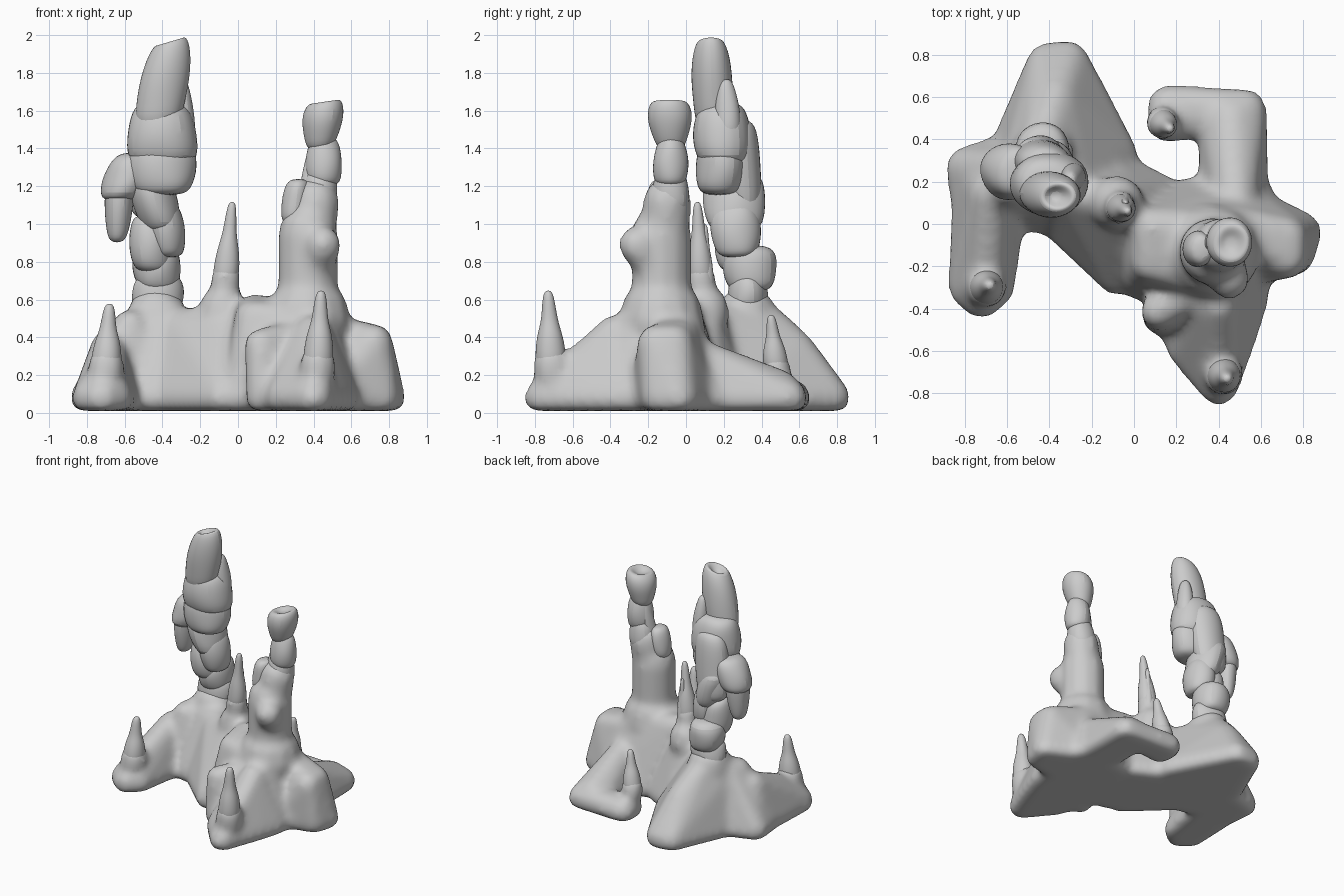
import bpy, bmesh, math, random
from mathutils import Vector

cube = bpy.data.objects.get("Cube")
if cube:
    bpy.data.objects.remove(cube)

# One plain grey stone for everything
GREY = (.6, .6, .6, 1)
stone = bpy.data.materials.new("grey_stone")
stone.use_nodes = True
stone.diffuse_color = GREY
stone.node_tree.nodes["Principled BSDF"].inputs["Base Color"].default_value = GREY

rng = random.Random(4)
base_mesh = bmesh.new()


def finish(name, bm):
    """Turn a bmesh into a linked stone object."""
    bmesh.ops.recalc_face_normals(bm, faces=bm.faces)
    mesh = bpy.data.meshes.new(name)
    bm.to_mesh(mesh)
    bm.free()
    mesh.materials.append(stone)
    obj = bpy.data.objects.new(name, mesh)
    bpy.context.collection.objects.link(obj)
    return obj


def smooth_shade(obj, degrees):
    bpy.ops.object.select_all(action="DESELECT")
    obj.select_set(True)
    bpy.context.view_layer.objects.active = obj
    bpy.ops.object.shade_smooth_by_angle(angle=math.radians(degrees))


def ball_points(centre, radius):
    """Points over a ball, flattened where it meets the ground."""
    rows, columns = 6, 12
    for row in range(rows + 1):
        polar = math.pi * row / rows
        for column in range(columns if 0 < row < rows else 1):
            turn = math.tau * column / columns
            point = Vector((math.sin(polar) * math.cos(turn),
                            math.sin(polar) * math.sin(turn), math.cos(polar)))
            point = Vector(centre) + point * radius
            point.z = max(point.z, .01)
            yield point


def lump(feet=(), tops=(), radius=.1):
    """Add to the base a skin stretched over balls on the ground and balls on top."""
    centres = [(x, y, radius * .8) for x, y in feet] + list(tops)
    cloud = [base_mesh.verts.new(p) for c in centres for p in ball_points(c, radius)]
    result = bmesh.ops.convex_hull(base_mesh, input=cloud)
    inner = result["geom_interior"] + result["geom_unused"]
    spare = {g for g in inner if isinstance(g, bmesh.types.BMVert)}
    bmesh.ops.delete(base_mesh, geom=list(spare), context="VERTS")


# Profiles as (height share, width share)
BARREL = ((0, .6), (.15, .9), (.5, 1), (.85, .9), (1, .55))
HORN = ((0, 1), (.3, .95), (.5, .75), (.65, .5), (.9, .38), (1, .2))
CRATER = ((0, .8), (.3, .95), (.6, 1), (.85, .9), (1, .65), (.99, .45), (.9, .2))


def rock(name, low, high, wide, deep, taper=1, profile=BARREL, tilt=0, rough=.11):
    """Rough round rock from one point to another; taper scales its upper end."""
    bm = bmesh.new()
    sides = 8
    low, high = Vector(low), Vector(high)
    start = rng.random()
    loops = []
    for t, share in profile:
        centre = low.lerp(high, t)
        size = share * (1 + (taper - 1) * t)
        loop = []
        for i in range(sides):
            turn = math.tau * (i + start) / sides
            scale = size * (1.1 + rng.uniform(-rough, rough))
            dx = wide * scale * math.cos(turn)
            dy = deep * scale * math.sin(turn)
            loop.append(bm.verts.new(centre + Vector((dx, dy, tilt * dx * t))))
        loops.append(loop)
    for lower, upper in zip(loops, loops[1:]):
        for i in range(sides):
            j = (i + 1) % sides
            bm.faces.new((lower[i], lower[j], upper[j], upper[i]))
    bm.faces.new(loops[0][::-1])
    bm.faces.new(loops[-1])
    obj = finish(name, bm)
    rounding = obj.modifiers.new("rounding", "SUBSURF")
    rounding.levels = rounding.render_levels = 2
    smooth_shade(obj, 50)


def spike(name, foot, tip, width):
    """Horn of stone whose foot swells out of the base."""
    lump(tops=[foot, Vector(foot).lerp(Vector(tip), .15)], radius=width * 1.15)
    rock(name, foot, tip, width, width, profile=HORN, rough=.05)


# Left mound with its long back slope
lump(feet=[(-.58, .36), (-.6, .15), (-.41, .76), (-.31, .77), (-.14, .44), (-.08, .33), (-.45, .05)],
     tops=[(-.54, .24, .46), (-.3, .2, .47), (-.42, .43, .48), (-.37, .58, .34)])
lump(feet=[(-.79, .27), (-.77, .1), (-.58, .34), (-.5, .1)],
     tops=[(-.54, .25, .46), (-.57, .18, .45)])
# Left front arm
lump(feet=[(-.78, -.3), (-.72, -.35), (-.66, -.3), (-.76, .2), (-.6, .1)],
     tops=[(-.7, -.26, .18), (-.68, .15, .35)])
# Saddle between the mounds
lump(feet=[(-.1, .25), (-.4, .06), (-.08, -.24), (.12, .14)],
     tops=[(-.06, .08, .5), (-.3, .16, .44)])
# Right mound
lump(feet=[(.02, -.26), (.55, -.28), (.57, .12), (.25, .12)],
     tops=[(.08, -.02, .53), (.08, -.18, .5), (.42, -.28, .46), (.45, -.03, .49)])
# Front wedge
lump(feet=[(.4, -.76), (.25, -.58), (.5, -.48), (.54, -.35), (.15, -.3)],
     tops=[(.4, -.38, .42), (.4, -.58, .23)])
# Front shelf
lump(feet=[(.13, -.44), (.3, -.4)], tops=[(.12, -.41, .36), (.3, -.3, .4)], radius=.09)
# Right arm
lump(feet=[(.79, -.04), (.76, -.14), (.5, -.2), (.5, .1)],
     tops=[(.72, -.06, .37), (.72, -.16, .37), (.45, 0, .43)])
# Back right arm and its hooked end
lump(feet=[(.53, .53), (.4, .54), (.54, .1), (.4, .1)],
     tops=[(.48, .1, .28), (.46, .34, .18), (.46, .5, .13)])
lump(feet=[(.53, .54), (.4, .54), (.16, .56), (.16, .48)])
# Trunk of the right column and the bulge on its front
lump(tops=[(.37, -.13, .48), (.37, -.13, .5)], radius=.23)
lump(tops=[(.37, -.13, .55), (.37, -.13, .95)], radius=.16)
lump(tops=[(.39, -.11, .95), (.41, -.1, 1.12)], radius=.13)
lump(tops=[(.45, -.26, .89), (.4, -.15, .75)])
# Swellings under the left column and the middle spike
lump(tops=[(-.43, .32, .46), (-.43, .32, .52)], radius=.16)
lump(tops=[(-.08, .1, .5), (-.08, .1, .55)], radius=.13)

# Small spikes around the base
spike("front_spike", foot=(.42, -.71, .2), tip=(.44, -.73, .65), width=.085)
spike("left_spike", foot=(-.7, -.3, .2), tip=(-.68, -.29, .58), width=.085)
spike("back_spike", foot=(.13, .48, .2), tip=(.17, .45, .52), width=.07)
spike("middle_spike", foot=(-.07, .08, .66), tip=(-.03, .06, 1.12), width=.07)
rock("middle_splinter", (-.05, .1, .6), (-.04, .1, 1), wide=.045, deep=.05, profile=HORN)

# Fuse the lumps into one soft mass
base = finish("rock_base", base_mesh)
fuse = base.modifiers.new("fuse", "REMESH")
fuse.mode = "VOXEL"
fuse.voxel_size = .025
fuse.use_smooth_shade = True
soften = base.modifiers.new("soften", "SMOOTH")
soften.factor = .5
soften.iterations = 10

# Right column: boulders stacked on the trunk
rock("right_side_knob", (.29, -.12, 1), (.32, -.12, 1.24), wide=.075, deep=.09)
rock("right_lower_stone", (.42, -.08, 1.05), (.44, -.08, 1.3), wide=.11, deep=.11, taper=.8)
rock("right_middle_stone", (.46, -.08, 1.2), (.45, -.08, 1.47), wide=.11, deep=.105, taper=.8)
rock("right_wedge_stone", (.36, -.1, 1.1), (.41, -.06, 1.43), wide=.055, deep=.06, taper=.7)
rock("right_top_stone", (.43, -.08, 1.38), (.46, -.09, 1.65), wide=.075, deep=.08,
     taper=1.75, profile=CRATER, tilt=.15, rough=.06)

# Left column: crooked pile of boulders
rock("left_foot_stone", (-.43, .33, .52), (-.42, .32, .74), wide=.15, deep=.12, taper=.9)
rock("left_lower_stone", (-.42, .34, .64), (-.43, .34, .89), wide=.135, deep=.145)
rock("left_waist_stone", (-.45, .28, .74), (-.48, .27, 1.05), wide=.12, deep=.13, taper=.9)
rock("left_knee_stone", (-.37, .27, .82), (-.4, .26, 1.12), wide=.105, deep=.14)
rock("left_elbow_stone", (-.4, .26, .95), (-.48, .26, 1.28), wide=.12, deep=.16, taper=1.1)
rock("left_hanging_stone", (-.64, .25, .9), (-.62, .25, 1.26), wide=.06, deep=.08, taper=1.6)
rock("left_shoulder_stone", (-.63, .25, 1.12), (-.55, .25, 1.38), wide=.13, deep=.15, taper=.9)
rock("left_back_stone", (-.46, .31, 1.02), (-.42, .28, 1.56), wide=.14, deep=.11)
rock("left_chest_stone", (-.4, .18, 1.15), (-.4, .2, 1.45), wide=.19, deep=.14)
rock("left_collar_stone", (-.4, .2, 1.3), (-.41, .19, 1.65), wide=.205, deep=.17, taper=.9)
rock("left_side_sliver", (-.28, .23, 1.45), (-.3, .21, 1.77), wide=.07, deep=.08, taper=.6)
rock("left_top_stone", (-.43, .15, 1.48), (-.36, .13, 1.97), wide=.14, deep=.115,
     taper=.95, profile=CRATER, tilt=.3, rough=.05)
